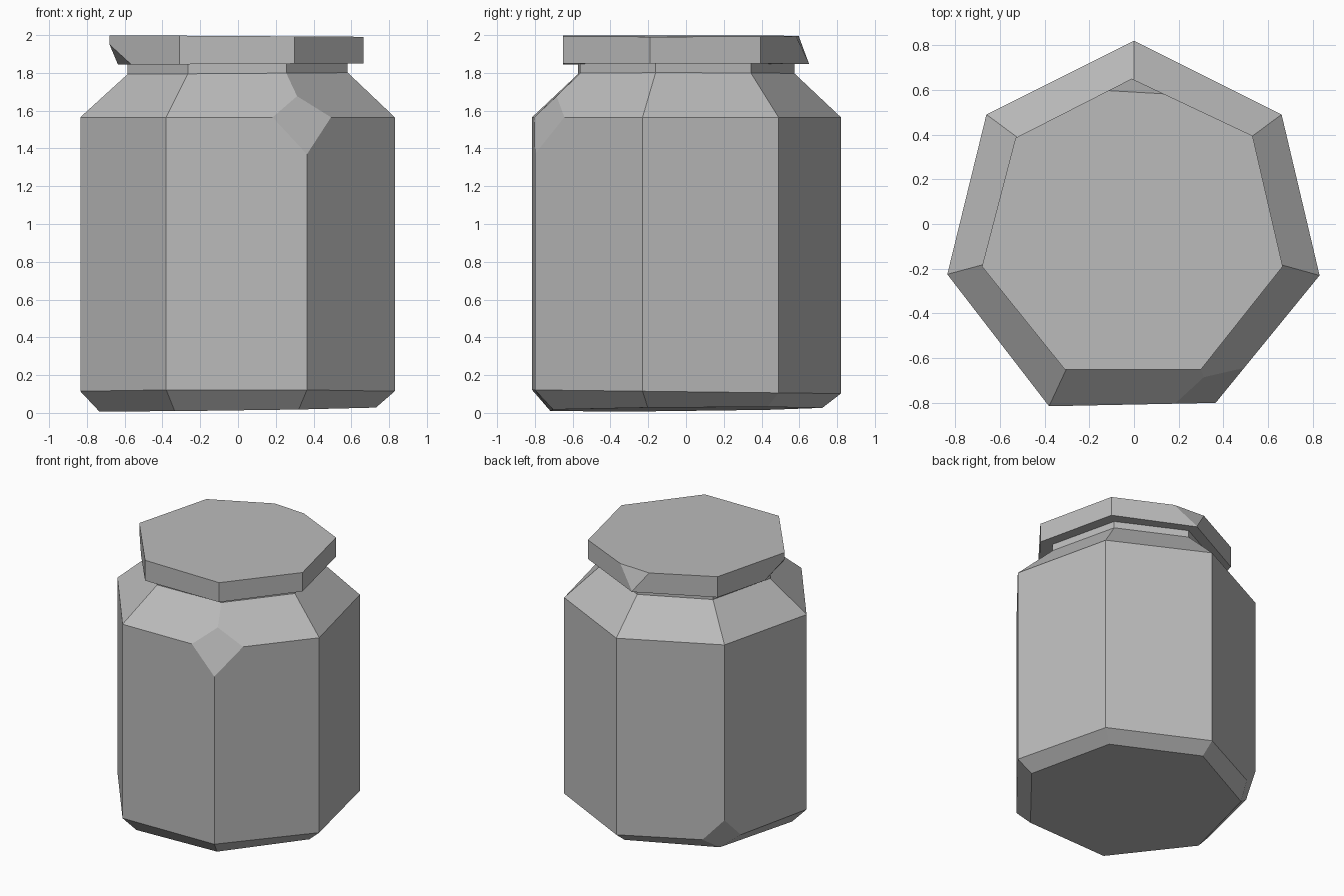
import bpy, bmesh
from mathutils import Vector

if "Cube" in bpy.data.objects:
    bpy.data.objects.remove(bpy.data.objects["Cube"], do_unlink=True)

grey = bpy.data.materials.new("stone grey")
grey.use_nodes = True
colour = (0.5, 0.5, 0.5, 1)
grey.diffuse_color = colour
grey.node_tree.nodes["Principled BSDF"].inputs["Base Color"].default_value = colour

# Slightly uneven seven-sided outlines
BODY = [(0, .82), (-.66, .49), (-.835, -.225), (-.38, -.815),
        (.365, -.8), (.83, -.23), (.66, .49)]
LID = [(-.01, .65), (-.53, .385), (-.68, -.19), (-.31, -.65),
       (.3, -.65), (.665, -.19), (.53, .395)]


def build(name, outline, rings, chips=()):
    """Stack scaled outlines (scale, height, tilt in x, tilt in y), then slice chips off."""
    bm = bmesh.new()
    loops = [[bm.verts.new((x * s, y * s, z + x * tx + y * ty)) for x, y in outline]
             for s, z, tx, ty in rings]
    n = len(outline)
    for low, high in zip(loops, loops[1:]):
        for i in range(n):
            j = (i + 1) % n
            bm.faces.new((low[i], low[j], high[j], high[i]))
    bm.faces.new(loops[0][::-1])
    bm.faces.new(loops[-1])
    bmesh.ops.recalc_face_normals(bm, faces=bm.faces)
    middle = Vector((0, 0, (rings[0][1] + rings[-1][1]) / 2))
    for points in chips:
        a, b, c = map(Vector, points)
        normal = (b - a).cross(c - a).normalized()
        if normal.dot(a - middle) < 0:
            normal.negate()
        cut = bmesh.ops.bisect_plane(bm, geom=bm.verts[:] + bm.edges[:] + bm.faces[:],
                                     plane_co=a, plane_no=normal, clear_outer=True)
        edges = [e for e in cut["geom_cut"] if isinstance(e, bmesh.types.BMEdge)]
        bmesh.ops.holes_fill(bm, edges=edges, sides=0)
    bmesh.ops.recalc_face_normals(bm, faces=bm.faces)
    mesh = bpy.data.meshes.new(name)
    bm.to_mesh(mesh)
    bm.free()
    mesh.materials.append(grey)
    obj = bpy.data.objects.new(name, mesh)
    bpy.context.collection.objects.link(obj)
    return obj


# Body with bevelled base and sloping shoulder, chipped at two corners
build("jar_body", BODY,
      [(.88, .02, .012, .008), (1, .112, 0, -.012), (1, 1.565, 0, 0), (.7, 1.797, .005, 0)],
      [((.185, -.805, 1.56), (.49, -.645, 1.565), (.37, -.79, 1.385)),
       ((-.66, .49, .26), (-.53, .555, .11), (-.69, .355, .11))])

# Short neck under the lid
build("jar_neck", BODY, [(.7, 1.79, .005, 0), (.7, 1.87, 0, 0)])

# Lid, chipped at the back rim and at one lower corner
build("jar_lid", LID, [(1, 1.847, .005, 0), (1, 1.995, -.006, 0)],
      [((-.12, .595, 2), (.13, .58, 2), (0, .65, 1.85)),
       ((-.68, -.19, 1.95), (-.64, -.02, 1.85), (-.57, -.33, 1.85))])
